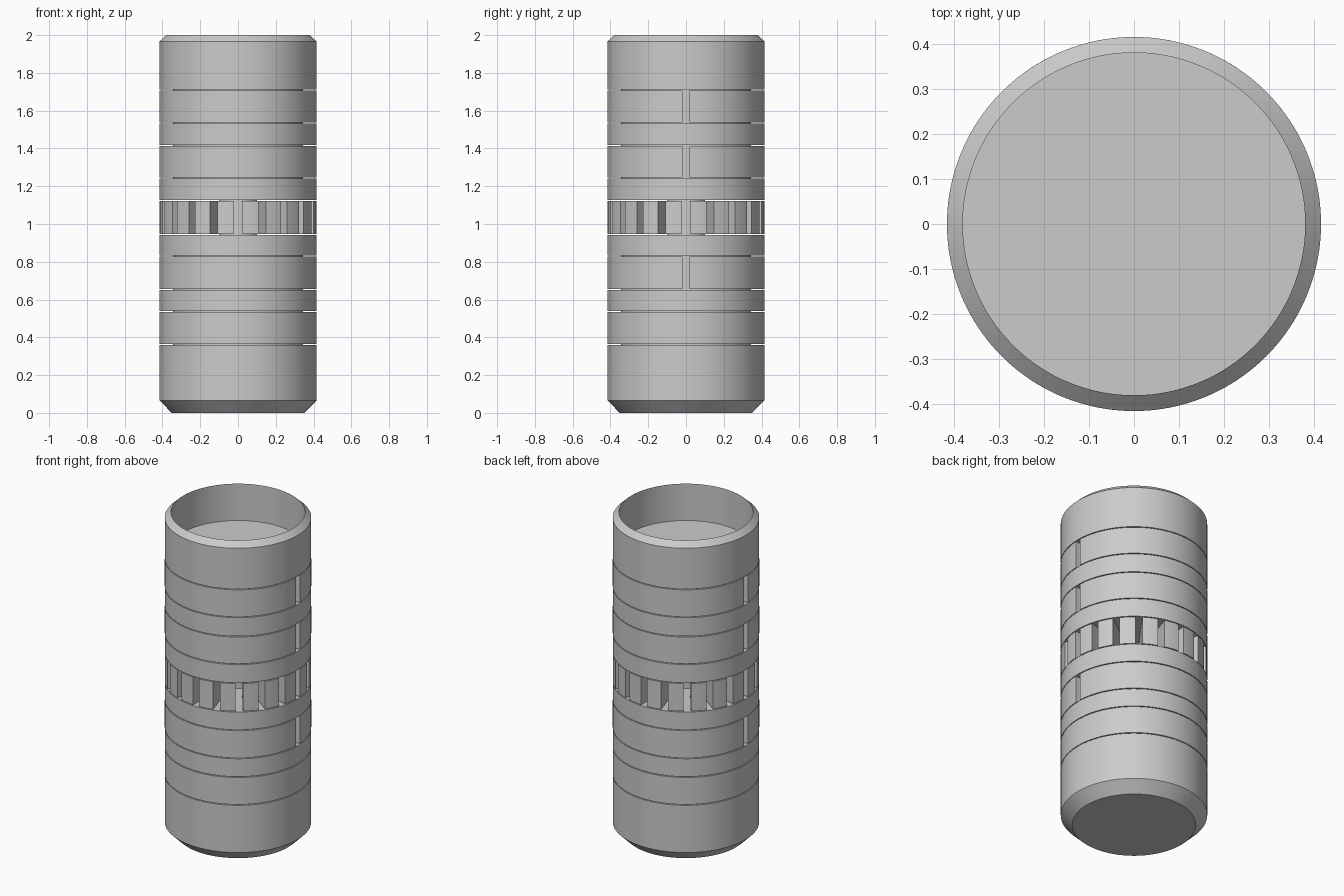
import bpy, bmesh, math
from math import pi, cos, sin, asin

SIDES = 128
R = 0.415          # outer radius
CORE = 0.345       # radius behind the slotted rings
AXLE = 0.10        # radius behind the vanes
GAP = 0.005        # clearance above and below each ring

cube = bpy.data.objects.get("Cube")
if cube:
    bpy.data.objects.remove(cube, do_unlink=True)

grey = bpy.data.materials.new("plain grey")
grey.use_nodes = True
colour = (0.6, 0.6, 0.6, 1)
grey.diffuse_color = colour
grey.node_tree.nodes["Principled BSDF"].inputs["Base Color"].default_value = colour


def finish(name, bm):
    bmesh.ops.remove_doubles(bm, verts=bm.verts, dist=0.00001)
    bmesh.ops.recalc_face_normals(bm, faces=bm.faces)
    mesh = bpy.data.meshes.new(name)
    bm.to_mesh(mesh)
    bm.free()
    mesh.materials.append(grey)
    ob = bpy.data.objects.new(name, mesh)
    bpy.context.collection.objects.link(ob)
    bpy.ops.object.select_all(action="DESELECT")
    ob.select_set(True)
    bpy.context.view_layer.objects.active = ob
    bpy.ops.object.shade_smooth_by_angle(angle=math.radians(30))
    return ob


def lathe(name, profile, closed=False):
    """Turn an (r, z) profile about z."""
    bm = bmesh.new()
    verts = [bm.verts.new((r, 0, z)) for r, z in profile]
    edges = [bm.edges.new(pair) for pair in zip(verts, verts[1:])]
    if closed:
        edges.append(bm.edges.new((verts[-1], verts[0])))
    bmesh.ops.spin(bm, geom=verts + edges, cent=(0, 0, 0), axis=(0, 0, 1),
                   angle=2 * pi, steps=SIDES, use_merge=True)
    return finish(name, bm)


def add_sector(bm, a0, a1, r_in, z0, z1, half_gap, steps):
    """Ring segment whose ends lie parallel to the slot beside them."""
    def arc(r):
        start, end = a0 + asin(half_gap / r), a1 - asin(half_gap / r)
        return [(r * cos(a), r * sin(a))
                for a in (start + (end - start) * i / steps for i in range(steps + 1))]
    inner, outer = arc(r_in), arc(R)
    rows = [[bm.verts.new((x, y, z)) for x, y in pts]
            for pts, z in ((inner, z0), (outer, z0), (outer, z1), (inner, z1))]
    for j in range(4):
        a, b = rows[j], rows[(j + 1) % 4]
        for i in range(steps):
            bm.faces.new((a[i], a[i + 1], b[i + 1], b[i]))
    for i in (0, steps):
        bm.faces.new([row[i] for row in rows])


def segmented_ring(name, z0, z1, count, r_in, half_gap):
    bm = bmesh.new()
    pitch = 2 * pi / count
    for i in range(count):
        add_sector(bm, i * pitch, (i + 1) * pitch, r_in, z0 + GAP, z1 - GAP,
                   half_gap, max(4, SIDES // count))
    return finish(name, bm)


# Ring positions from bottom to top: lower z, upper z, depth of channel
channels = [(0.360, 0.539, CORE), (0.651, 0.832, CORE), (0.943, 1.126, AXLE),
            (1.240, 1.417, CORE), (1.533, 1.712, CORE)]

# Body: chamfered foot, ring channels, chamfered rim and open cup
profile = [(0, 0), (0.35, 0), (R, 0.065)]
for z0, z1, depth in channels:
    profile += [(R, z0), (depth, z0), (depth, z1), (R, z1)]
profile += [(R, 1.967), (0.38, 2), (0.38, 1.77), (0, 1.77)]
lathe("body", profile)

# Lowest ring is unbroken
z0, z1, _ = channels[0]
z0, z1 = z0 + GAP, z1 - GAP
lathe("plain_ring", [(CORE, z0), (R, z0), (R, z1), (CORE, z1)], closed=True)

# Split rings with a slot on each side
for name, k in (("lower_split_ring", 1), ("middle_split_ring", 3), ("upper_split_ring", 4)):
    segmented_ring(name, channels[k][0], channels[k][1], 2, CORE, 0.018)

# Vanes around the axle
segmented_ring("vane_ring", channels[2][0], channels[2][1], 20, 0.14, 0.02)
